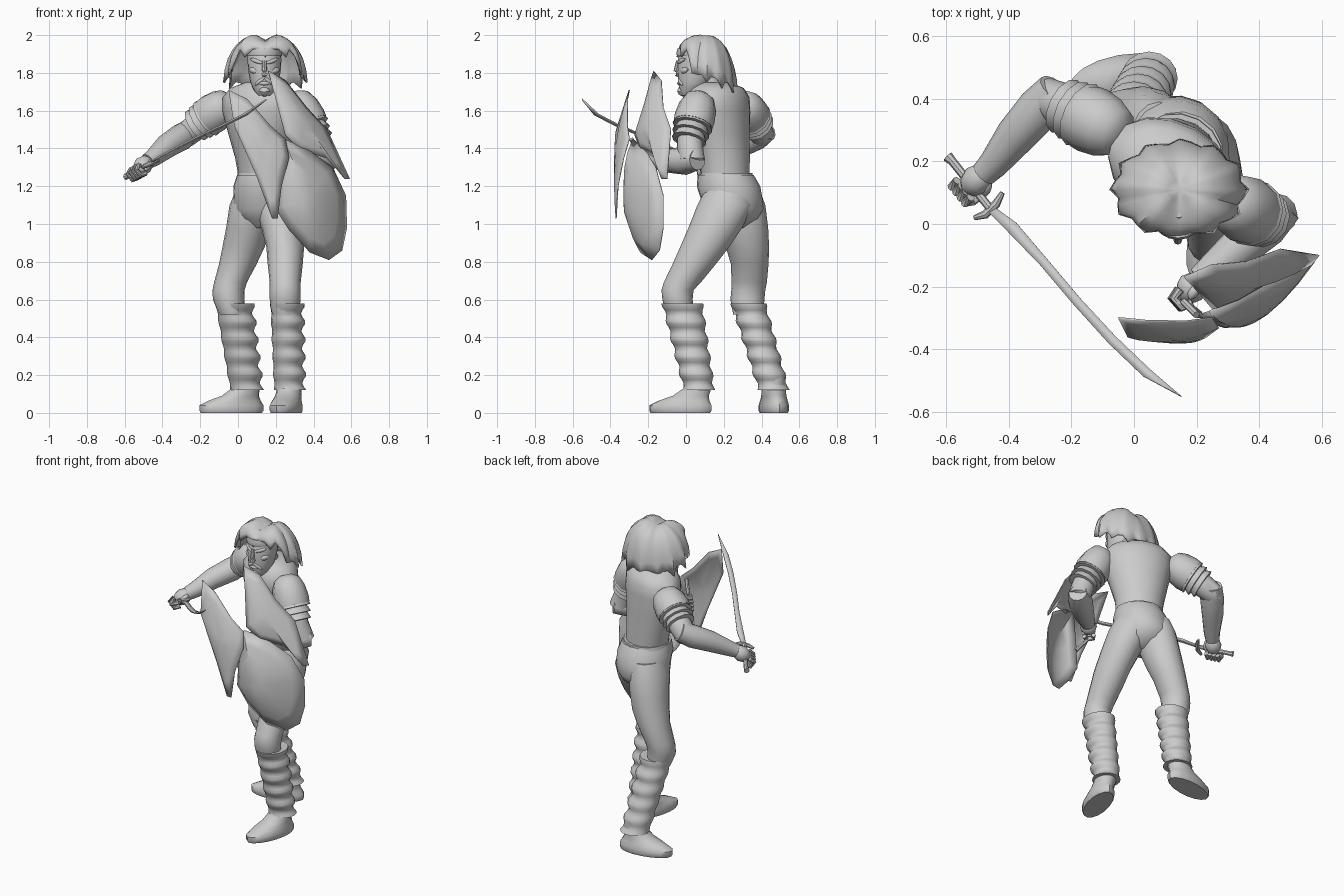
import bpy, bmesh, math
from mathutils import Vector

if "Cube" in bpy.data.objects:
    bpy.data.objects.remove(bpy.data.objects["Cube"], do_unlink=True)

grey = bpy.data.materials.new("plain_grey")
grey.use_nodes = True
tone = (0.6, 0.6, 0.6, 1)
grey.diffuse_color = tone
grey.node_tree.nodes["Principled BSDF"].inputs["Base Color"].default_value = tone


def finish(name, bm, thickness=0, angle=40):
    """Turn a bmesh into a named, smoothed object."""
    bmesh.ops.remove_doubles(bm, verts=bm.verts, dist=0.0005)
    bmesh.ops.recalc_face_normals(bm, faces=bm.faces)
    mesh = bpy.data.meshes.new(name)
    bm.to_mesh(mesh)
    bm.free()
    mesh.materials.append(grey)
    obj = bpy.data.objects.new(name, mesh)
    bpy.context.collection.objects.link(obj)
    if thickness:
        mod = obj.modifiers.new("thickness", 'SOLIDIFY')
        mod.thickness, mod.offset = thickness, 0
    bpy.ops.object.select_all(action='DESELECT')
    obj.select_set(True)
    bpy.context.view_layer.objects.active = obj
    bpy.ops.object.shade_smooth_by_angle(angle=math.radians(angle))


def skin(bm, rings, caps=True):
    """Bridge neighbouring closed rings of points with quads."""
    rows = [[bm.verts.new(p) for p in ring] for ring in rings]
    for low, high in zip(rows, rows[1:]):
        n = len(low)
        for i in range(n):
            j = (i + 1) % n
            bm.faces.new((low[i], low[j], high[j], high[i]))
    if caps:
        bm.faces.new(rows[0])
        bm.faces.new(rows[-1])


def loft(name, sections, turn=0, sides=16, angle=40):
    """Horizontal ellipses (x, y, z, rx, ry), all turned about z."""
    ca, sa = math.cos(math.radians(turn)), math.sin(math.radians(turn))
    rings = []
    for x, y, z, rx, ry in sections:
        ring = []
        for i in range(sides):
            a = math.tau * i / sides
            u, v = rx * math.cos(a), ry * math.sin(a)
            ring.append((x + u * ca - v * sa, y + u * sa + v * ca, z))
        rings.append(ring)
    bm = bmesh.new()
    skin(bm, rings)
    finish(name, bm, angle=angle)


def tube(name, path, sides=12):
    """Round tube through points (x, y, z, radius)."""
    pts = [Vector(p[:3]) for p in path]
    angles = [math.tau * i / sides for i in range(sides)]
    rings = []
    for k, p in enumerate(pts):
        way = pts[min(k + 1, len(pts) - 1)] - pts[max(k - 1, 0)]
        q = way.to_track_quat('Z', 'Y')
        r = path[k][3]
        rings.append([p + q @ Vector((r * math.cos(a), r * math.sin(a), 0)) for a in angles])
    bm = bmesh.new()
    skin(bm, rings)
    finish(name, bm)


def blob(name, start, end, radius):
    """Rounded lump stretched between two points."""
    a, b = Vector(start), Vector(end)
    steps = [0, 0.08, 0.25, 0.5, 0.75, 0.92, 1]
    tube(name, [(*a.lerp(b, t), radius * max(0.15, math.sin(math.pi * t) ** 0.6)) for t in steps])


def plate(name, outline, centre):
    """Leaf-shaped shield plate that bulges toward its centre."""
    c = Vector(centre)
    rim = [Vector(p) for p in outline]
    flat = sum(rim, Vector()) / len(rim)
    rings = []
    for s in (1, 0.75, 0.5, 0.25, 0):
        rings.append([flat + (p - flat) * s + (c - flat) * (1 - s * s) for p in rim])
    bm = bmesh.new()
    skin(bm, rings, caps=False)
    finish(name, bm, 0.006)


# Torso, neck and waist, turned toward the sword side
TURN = -29
loft("breastplate", [(.14, .21, 1.22, .135, .125), (.13, .205, 1.35, .15, .13), (.12, .185, 1.48, .18, .145),
                     (.12, .17, 1.6, .215, .157), (.12, .17, 1.67, .215, .15), (.12, .17, 1.72, .17, .125),
                     (.125, .15, 1.75, .09, .08)], TURN)
loft("neck", [(.125, .15, 1.7, .07, .075), (.135, .09, 1.8, .06, .065)])
loft("trouser_seat", [(.14, .21, 1.26, .145, .15), (.14, .225, 1.2, .165, .17), (.14, .24, 1.14, .165, .165),
                      (.135, .25, 1.08, .165, .16), (.135, .25, 1.03, .14, .13), (.14, .24, .98, .07, .07)], TURN)
loft("belt", [(.14, .215, 1.24, .15, .14), (.14, .215, 1.27, .145, .135)], TURN)

# Legs
loft("left_leg", [(.2, .22, 1.18, .1, .12), (.21, .21, 1.1, .125, .15), (.235, .155, .98, .112, .142),
                  (.25, .1, .88, .1, .13), (.25, .045, .79, .093, .115), (.25, -.02, .69, .082, .098),
                  (.25, -.045, .65, .082, .085), (.25, -.045, .6, .082, .08), (.25, -.03, .52, .07, .075)])
loft("right_leg", [(.08, .27, 1.18, .09, .12), (.07, .28, 1.1, .115, .14), (.052, .305, .98, .115, .13),
                   (.03, .325, .88, .112, .115), (0, .337, .79, .1, .1), (-.04, .335, .69, .087, .093),
                   (-.05, .33, .65, .085, .09), (-.05, .325, .6, .083, .09), (-.03, .33, .52, .07, .08)])


def gaiter(name, top, bottom):
    """Baggy leg wrap with stacked folds."""
    rows, sections = 26, []
    for k in range(rows):
        t = k / (rows - 1)
        fold = 0.007 * math.sin(t * math.tau * 5 + 1)
        x, y, z, rx, ry = (a + (b - a) * t for a, b in zip(top, bottom))
        sections.append((x + fold * .6, y, z, rx + fold, ry + fold))
    loft(name, sections, angle=60)


gaiter("left_gaiter", (.258, -.02, .58, .086, .105), (.272, .07, .12, .08, .08))
gaiter("right_gaiter", (-.02, .33, .58, .098, .09), (.045, .465, .12, .085, .08))


def shoe(name, ankle, middle, turn):
    """Low shoe with a flat sole, rising toward the ankle."""
    shape = [(0, 0, .07, .165), (0, .012, .076, .172), (0, .04, .076, .172), (.2, .065, .07, .14),
             (.55, .09, .066, .1), (.9, .13, .064, .075), (1, .2, .06, .065)]
    sections = []
    for t, z, wide, long in shape:
        x, y = (m + (a - m) * t for a, m in zip(ankle, middle))
        sections.append((x, y, z, wide, long))
    loft(name, sections, turn)


shoe("left_shoe", (.275, .07), (.255, -.03), -17)
shoe("right_shoe", (.05, .465), (-.035, .465), -80)


def pauldron(name, start, end, radius):
    """Cap over the shoulder and three overlapping bands."""
    a, b = Vector(start), Vector(end)

    def at(t, r):
        return (*a.lerp(b, t), r * radius)

    tube(name + "_cap", [at(-.15, .35), at(-.05, .75), at(.15, .95), at(.4, 1.03), at(.55, 1)])
    for k in range(3):
        t = .4 + .15 * k
        tube(f"{name}_band_{k}", [at(t, .8 - .05 * k), at(t + .2, 1.03 - .07 * k), at(t + .21, .7)])


# Arms
pauldron("left_pauldron", (.31, .07, 1.655), (.425, .01, 1.42), .105)
tube("left_upper_arm", [(.34, .05, 1.6, .08), (.42, .02, 1.42, .07), (.455, .03, 1.34, .068), (.44, .02, 1.3, .05)])
tube("left_forearm", [(.49, .06, 1.34, .055), (.42, 0, 1.335, .075), (.32, -.09, 1.335, .064), (.21, -.18, 1.34, .045)])
pauldron("right_pauldron", (-.06, .295, 1.635), (-.24, .385, 1.51), .105)
tube("right_upper_arm", [(-.06, .3, 1.63, .08), (-.2, .37, 1.53, .072), (-.28, .4, 1.47, .068), (-.31, .39, 1.45, .05)])
tube("right_forearm", [(-.25, .43, 1.5, .06), (-.3, .37, 1.46, .072), (-.38, .28, 1.41, .064),
                       (-.45, .19, 1.35, .048), (-.48, .16, 1.33, .042)])


def fist(side, wrist, knuckle, grip):
    """Palm plus four curled fingers wrapped round a grip direction."""
    w, k, g = Vector(wrist), Vector(knuckle), Vector(grip).normalized()
    ahead = (k - w).normalized()
    curl = ahead.cross(g).normalized()
    blob(side + "_palm", w - ahead * .03, k + ahead * .02, .05)
    for i in range(4):
        base = k + g * (i - 1.5) * .024
        bends = [base + curl * .022, base + ahead * .035 + curl * .015,
                 base + ahead * .035 - curl * .025, base - curl * .035]
        tube(f"{side}_finger_{i}", [(*p, .014) for p in bends], sides=8)
    blob(side + "_thumb", w + g * .035, k + g * .045 - curl * .02, .018)


fist("right", (-.48, .16, 1.33), (-.53, .115, 1.285), (.13, -.16, .07))
fist("left", (.2, -.19, 1.335), (.16, -.225, 1.33), (.1, 0, 1))

# Sword with a curved single-edged blade
tube("sword_grip", [(-.595, .215, 1.25, .018), (-.58, .2, 1.255, .014), (-.46, .05, 1.325, .013)], sides=8)
tube("sword_guard", [(-.51, .02, 1.3, .008), (-.475, .03, 1.315, .014), (-.44, .065, 1.33, .014),
                     (-.42, .1, 1.335, .008)], sides=8)
spine = [(-.46, .05, 1.325, .012), (-.39, -.01, 1.365, .02), (-.29, -.12, 1.42, .015), (-.18, -.25, 1.475, .015),
         (-.07, -.37, 1.525, .016), (.04, -.475, 1.58, .016), (.15, -.55, 1.66, .001)]
across = Vector((.7, .7, 0))
bm = bmesh.new()
edges = [[bm.verts.new(Vector(p[:3]) + across * p[3] * s) for s in (-1, 1)] for p in spine]
for (a, b), (c, d) in zip(edges, edges[1:]):
    bm.faces.new((a, b, d, c))
finish("sword_blade", bm, 0.008)

# Three-leaf shield
plate("shield_lower_leaf", [(.24, -.28, 1.45), (.36, -.22, 1.4), (.5, -.16, 1.3), (.57, -.12, 1.15),
                            (.575, -.12, .98), (.55, -.14, .86), (.48, -.18, .81), (.38, -.24, .85),
                            (.27, -.28, .97), (.2, -.29, 1.08), (.21, -.29, 1.25)], (.38, -.315, 1.13))
plate("shield_upper_leaf", [(.16, -.17, 1.81), (.25, -.13, 1.76), (.36, -.12, 1.62), (.47, -.08, 1.5),
                            (.59, -.1, 1.24), (.565, -.13, 1.24), (.47, -.16, 1.35), (.33, -.24, 1.39),
                            (.25, -.27, 1.47), (.2, -.21, 1.66)], (.35, -.21, 1.54))
plate("shield_side_leaf", [(-.05, -.3, 1.71), (.05, -.31, 1.66), (.17, -.31, 1.52), (.25, -.3, 1.45),
                           (.27, -.33, 1.35), (.23, -.36, 1.2), (.21, -.37, 1.03), (.18, -.37, 1.03),
                           (.1, -.37, 1.25), (-.02, -.36, 1.52)], (.13, -.37, 1.4))
tube("shield_grip", [(.2, -.29, 1.45, .012), (.16, -.25, 1.38, .012), (.16, -.25, 1.27, .012),
                     (.21, -.29, 1.2, .012)], sides=8)

# Head and face
X = .14
loft("head", [(X, .005, 1.68, .03, .03), (X, .025, 1.705, .055, .06), (X, .045, 1.75, .075, .085),
              (X, .055, 1.81, .086, .098), (X, .06, 1.87, .09, .103), (X, .07, 1.93, .085, .095),
              (X, .08, 1.97, .05, .06)], sides=20)
loft("headband", [(X, .06, 1.89, .092, .108), (X, .06, 1.905, .095, .111), (X, .06, 1.93, .09, .105)], sides=20)
tube("nose", [(X, -.042, 1.865, .01), (X, -.052, 1.81, .014), (X, -.045, 1.795, .017), (X, -.03, 1.785, .01)], sides=8)
blob("chin", (X, -.01, 1.675), (X, -.02, 1.735), .032)
blob("lower_lip", (X - .03, -.035, 1.745), (X + .03, -.035, 1.745), .012)
for name, s in (("left", 1), ("right", -1)):
    blob(name + "_brow", (X + s * .008, -.046, 1.85), (X + s * .075, -.005, 1.875), .012)
    blob(name + "_cheek", (X + s * .03, -.025, 1.805), (X + s * .08, .01, 1.82), .018)
    blob(name + "_moustache", (X, -.04, 1.775), (X + s * .05, -.018, 1.735), .012)

# Parted mop of hair with a ragged hem, open around the face
columns, rows, layers = 36, 9, []
for j in range(rows):
    t = j / (rows - 1) * math.pi / 2
    ring = []
    for i in range(columns):
        a = math.tau * i / columns
        c = math.cos(a)
        front = min(1, max(0, (c - .35) / .4))
        ragged = (i % 3 == 0) * (j / rows) ** 3
        hem = 1.79 + .135 * front + .06 * min(0, c) - .06 * ragged
        wide = math.sin(t) * (1 + .1 * ragged - .05 * (i % 3 == 1))
        x = .205 * wide * math.sin(a)
        y = -(.15 - .005 * front) * wide * c
        dip = .04 * math.exp(-(x / .04) ** 2)
        ring.append((x + .145, y + .11, hem + (2.01 - hem) * math.cos(t) ** .9 - dip * math.cos(t)))
    layers.append(ring)
bm = bmesh.new()
skin(bm, layers, caps=False)
finish("hair", bm, 0.01)
